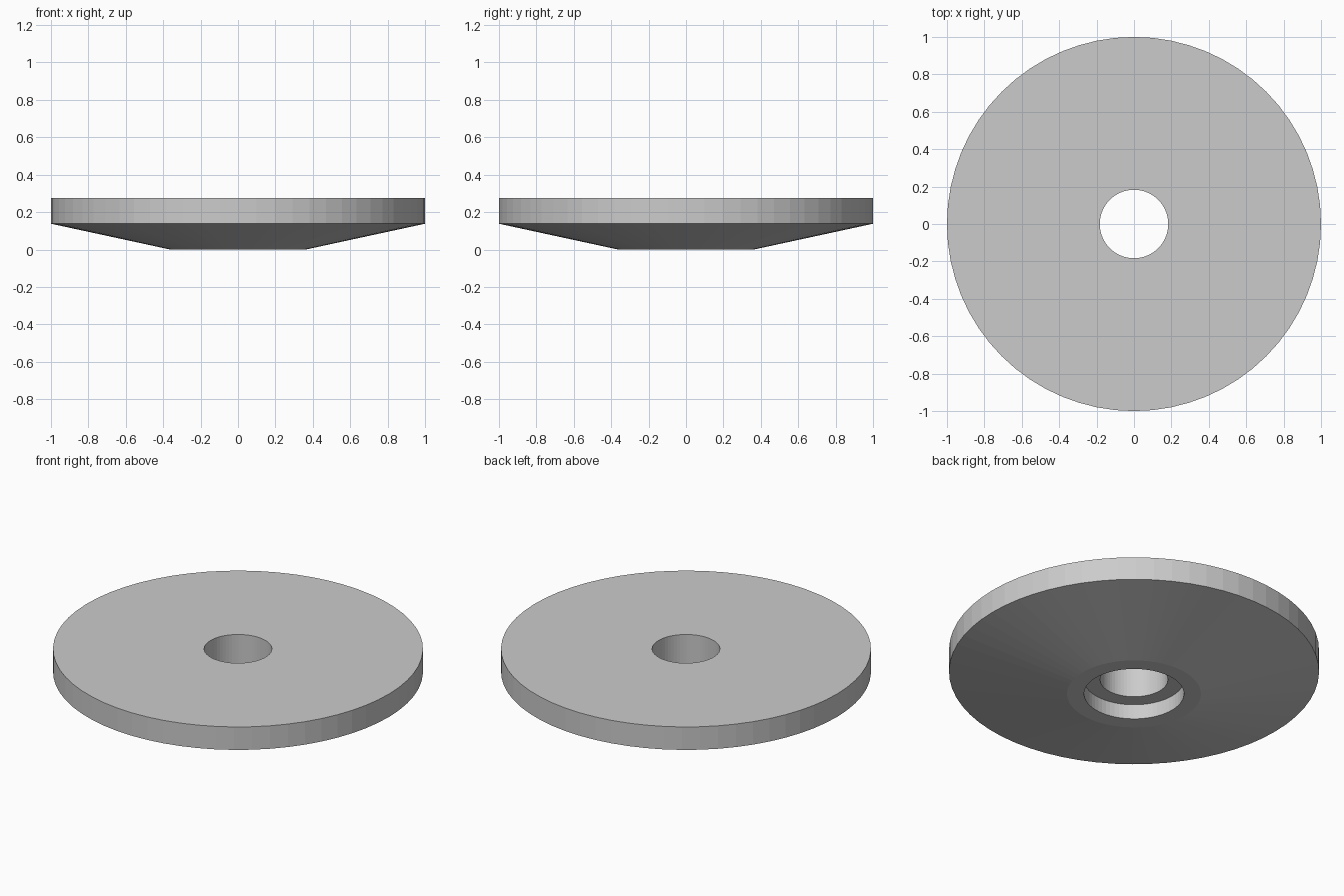
import bpy, bmesh
from math import cos, sin, tau

if "Cube" in bpy.data.objects:
    bpy.data.objects.remove(bpy.data.objects["Cube"])

SEGMENTS = 64

# Closed ring cross-section as (radius, height)
PROFILE = [
    (0.183, 0.275),  # bore, top
    (1.00, 0.275),   # rim, top
    (1.00, 0.138),   # rim, bottom
    (0.362, 0.0),    # foot of the cone
    (0.27, 0.0),     # counterbore edge
    (0.27, 0.088),   # counterbore ceiling
    (0.183, 0.088),  # bore, bottom
]


def lathe(name, profile, segments):
    bm = bmesh.new()
    rings = [[bm.verts.new((r * cos(tau * i / segments), r * sin(tau * i / segments), z))
              for i in range(segments)] for r, z in profile]
    for a, b in zip(rings, rings[1:] + rings[:1]):
        for i in range(segments):
            j = (i + 1) % segments
            bm.faces.new((a[i], b[i], b[j], a[j]))
    bmesh.ops.recalc_face_normals(bm, faces=bm.faces)
    mesh = bpy.data.meshes.new(name)
    bm.to_mesh(mesh)
    bm.free()
    obj = bpy.data.objects.new(name, mesh)
    bpy.context.collection.objects.link(obj)
    return obj


# Tapered disc with stepped centre hole
lathe("tapered_washer", PROFILE, SEGMENTS)
